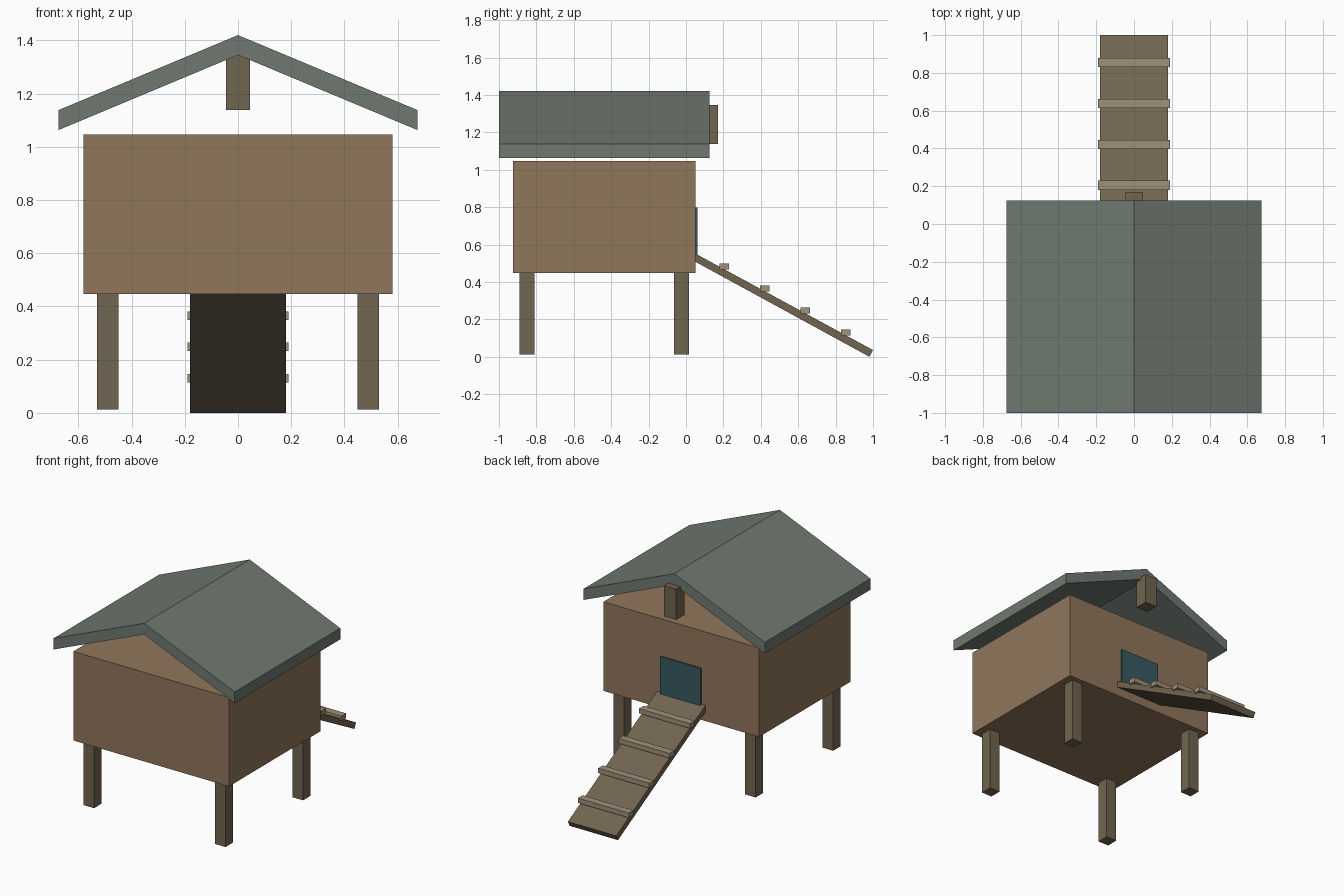
import bpy

if "Cube" in bpy.data.objects:
    bpy.data.objects.remove(bpy.data.objects["Cube"])


def material(name, rgb):
    m = bpy.data.materials.new(name)
    m.diffuse_color = (*rgb, 1)
    m.use_nodes = True
    m.node_tree.nodes["Principled BSDF"].inputs["Base Color"].default_value = m.diffuse_color
    return m


TAN = material("wall_wood", (0.28, 0.18, 0.105))
DARK = material("frame_wood", (0.165, 0.128, 0.08))
LIGHT = material("tread_wood", (0.35, 0.28, 0.19))
GREEN = material("roof_felt", (0.16, 0.19, 0.165))
TEAL = material("door_paint", (0.04, 0.10, 0.115))


def extrude(name, profile, axis, lo, hi, mat):
    """Solid from a flat profile: axis 'x' takes (y, z) points, 'y' takes (x, z)."""
    n = len(profile)
    verts = [(t, a, b) if axis == 'x' else (a, t, b)
             for t in (lo, hi) for a, b in profile]
    faces = [tuple(range(n)), tuple(range(2 * n - 1, n - 1, -1))]
    faces += [(i, i + n, (i + 1) % n + n, (i + 1) % n) for i in range(n)]
    if axis == 'x':
        faces = [f[::-1] for f in faces]
    me = bpy.data.meshes.new(name)
    me.from_pydata(verts, [], faces)
    me.materials.append(mat)
    ob = bpy.data.objects.new(name, me)
    bpy.context.collection.objects.link(ob)
    return ob


def box(name, x, y, z, mat):
    rect = [(x[0], z[0]), (x[1], z[0]), (x[1], z[1]), (x[0], z[1])]
    return extrude(name, rect, 'y', y[0], y[1], mat)


# Coop body on four legs
box("coop_body", (-0.58, 0.58), (-0.925, 0.05), (0.447, 1.047), TAN)
for row, y in (("front", -0.85), ("back", -0.025)):
    for side, x in (("left", -0.49), ("right", 0.49)):
        box(f"{row}_{side}_leg", (x - 0.04, x + 0.04), (y - 0.04, y + 0.04),
            (0.012, 0.447), DARK)

# Gabled roof with plumb-cut eaves
extrude("roof", [(-0.675, 1.063), (0, 1.345), (0.675, 1.063),
                 (0.675, 1.138), (0, 1.42), (-0.675, 1.138)],
        'y', -1.0, 0.125, GREEN)

# Short post under the ridge at the back
box("ridge_post", (-0.045, 0.045), (0.08, 0.17), (1.138, 1.345), DARK)

# Door above the ramp
box("door", (-0.15, 0.15), (0.045, 0.061), (0.52, 0.797), TEAL)

# Sloping ramp and its treads
extrude("ramp", [(0.05, 0.508), (0.981, 0.0), (1.0, 0.036), (0.05, 0.552)],
        'x', -0.18, 0.18, DARK)
for i in range(4):
    y, z = 0.204 + 0.217 * i, 0.484 - 0.118 * i
    box(f"ramp_tread_{i + 1}", (-0.19, 0.19), (y - 0.025, y + 0.025),
        (z - 0.016, z + 0.016), LIGHT)
